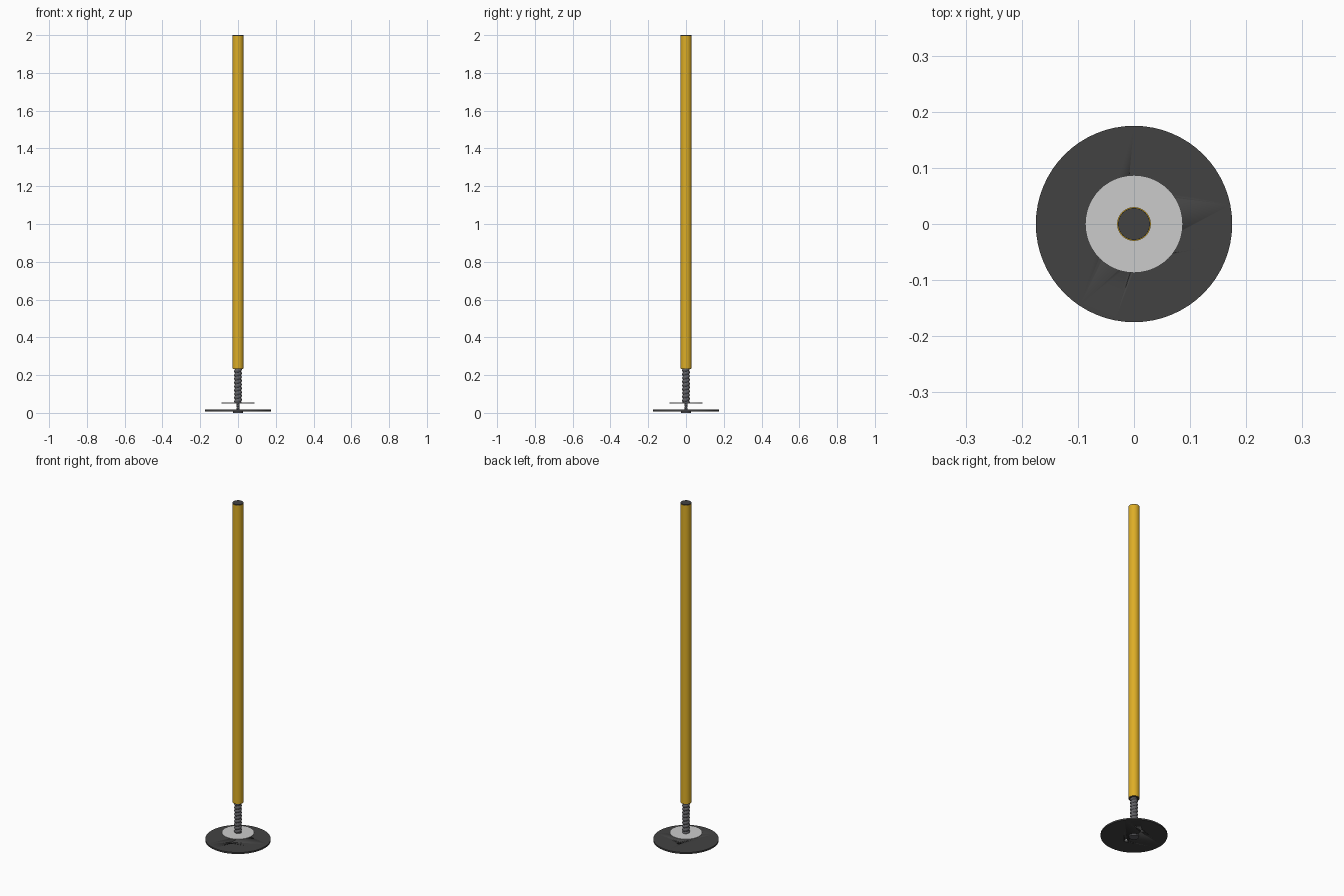
import bpy, bmesh, math

if "Cube" in bpy.data.objects:
    bpy.data.objects.remove(bpy.data.objects["Cube"])

def material(name, rgb):
    m = bpy.data.materials.new(name)
    m.diffuse_color = (*rgb, 1)
    m.use_nodes = True
    m.node_tree.nodes["Principled BSDF"].inputs["Base Color"].default_value = m.diffuse_color
    return m

YELLOW = material("yellow", (0.72, 0.42, 0.02))
DARK = material("dark", (0.055, 0.055, 0.055))
STEEL = material("steel", (0.12, 0.12, 0.13))

def finish(ob, mat=None):
    if mat:
        ob.data.materials.append(mat)
    bpy.ops.object.select_all(action='DESELECT')
    ob.select_set(True)
    bpy.context.view_layer.objects.active = ob
    bpy.ops.object.shade_smooth_by_angle(angle=math.radians(35))
    return ob

def disc(name, r, z0, z1, mat=None, sides=48, loc=(0, 0)):
    bpy.ops.mesh.primitive_cylinder_add(vertices=sides, radius=r, depth=z1 - z0,
                                        location=(*loc, (z0 + z1) / 2))
    ob = bpy.context.object
    ob.name = name
    return finish(ob, mat)

def lathe(name, profile, mat, sides=48):
    """Closed ring of (radius, z) points spun round z."""
    bm = bmesh.new()
    rings = [[bm.verts.new((r * math.cos(2 * math.pi * i / sides),
                            r * math.sin(2 * math.pi * i / sides), z))
              for r, z in profile] for i in range(sides)]
    n = len(profile)
    for i in range(sides):
        a, b = rings[i], rings[(i + 1) % sides]
        for j in range(n):
            k = (j + 1) % n
            bm.faces.new((a[j], b[j], b[k], a[k]))
    return to_object(name, bm, mat)

def to_object(name, bm, mat):
    bmesh.ops.recalc_face_normals(bm, faces=bm.faces)
    me = bpy.data.meshes.new(name)
    bm.to_mesh(me)
    bm.free()
    ob = bpy.data.objects.new(name, me)
    bpy.context.collection.objects.link(ob)
    return finish(ob, mat)

def threaded(name, r, depth, pitch, z0, z1, mat, sides=32, steps=8):
    """Rod whose radius follows a helical ridge."""
    bm = bmesh.new()
    rows = round((z1 - z0) / pitch * steps)
    grid = []
    for j in range(rows + 1):
        z = z0 + (z1 - z0) * j / rows
        row = []
        for i in range(sides):
            a = 2 * math.pi * i / sides
            ridge = abs(math.sin(math.pi * (z / pitch) - a / 2))
            rad = r - depth * (1 - ridge)
            row.append(bm.verts.new((rad * math.cos(a), rad * math.sin(a), z)))
        grid.append(row)
    for lo, hi in zip(grid, grid[1:]):
        for i in range(sides):
            k = (i + 1) % sides
            bm.faces.new((lo[i], lo[k], hi[k], hi[i]))
    bm.faces.new(grid[0])
    bm.faces.new(grid[-1])
    return to_object(name, bm, mat)

# Pole tube with plug in the top
lathe("pole", [(0.027, 0.235), (0.03, 0.235), (0.03, 1.996), (0.027, 1.996)], YELLOW)
disc("top_cap", 0.0285, 1.97, 2.0, DARK)

# Spring joint running up into the pole
threaded("spring", 0.0205, 0.004, 0.02, 0.055, 0.26, STEEL)
disc("pole_plug", 0.0275, 0.232, 0.262, DARK)

# Washer plate and the short bolt beneath it
disc("washer_plate", 0.087, 0.051, 0.055)
threaded("bolt", 0.009, 0.003, 0.012, 0.004, 0.052, STEEL, sides=20)
disc("bolt_head", 0.026, 0.0, 0.008, STEEL, sides=32)

# Base plate with two holes
base = disc("base_plate", 0.175, 0.008, 0.017, DARK, sides=64)
for s in (-1, 1):
    cutter = disc("hole_cutter", 0.011, -0.02, 0.04, sides=24, loc=(0, s * 0.065))
    cutter.hide_render = True
    cutter.hide_set(True)
    mod = base.modifiers.new("hole", 'BOOLEAN')
    mod.operation = 'DIFFERENCE'
    mod.object = cutter
